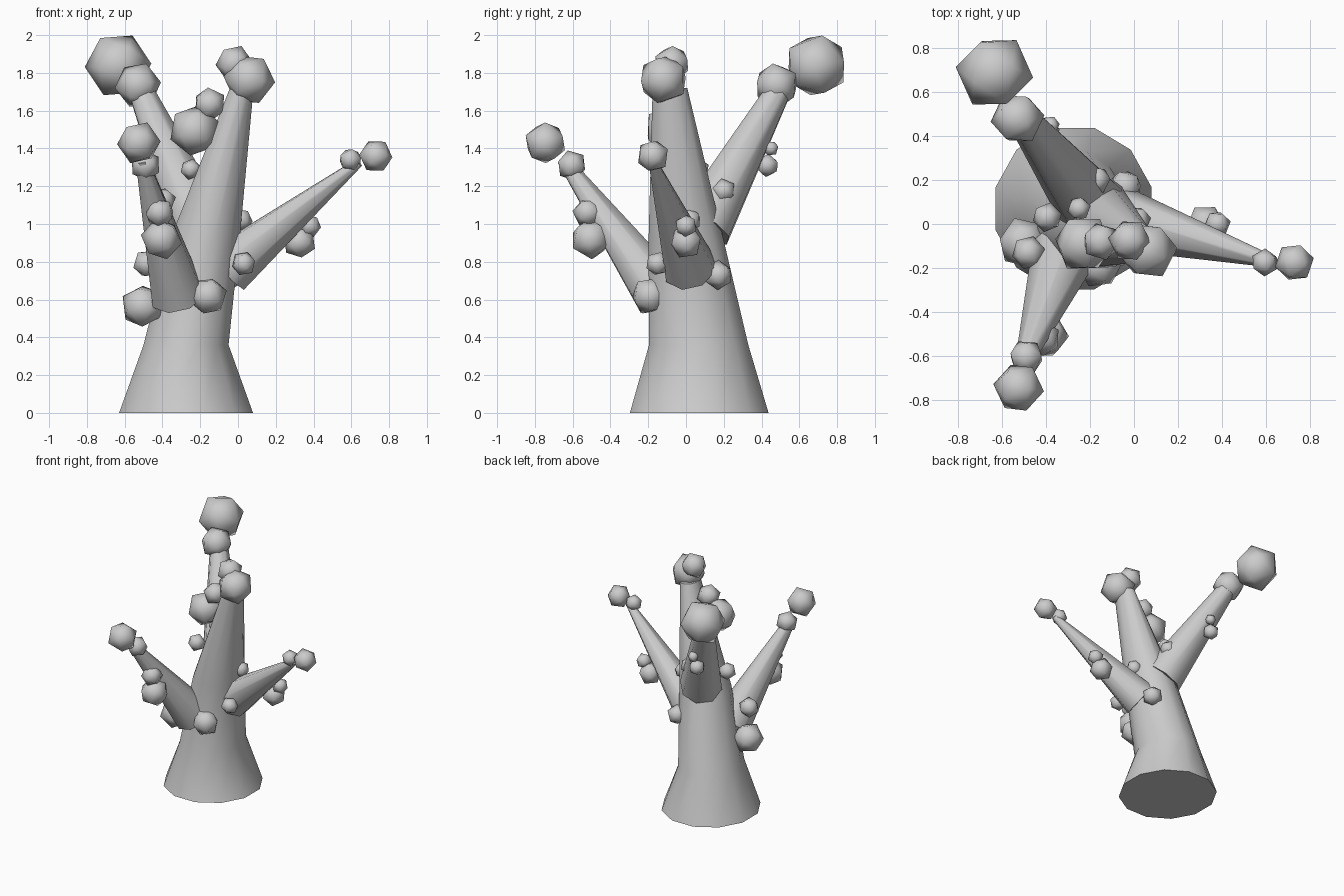
import bpy, bmesh, math, random
from mathutils import Vector, Euler

if "Cube" in bpy.data.objects:
    bpy.data.objects.remove(bpy.data.objects["Cube"])

random.seed(4)


def finish(name, bm, angle):
    bmesh.ops.recalc_face_normals(bm, faces=bm.faces)
    me = bpy.data.meshes.new(name)
    bm.to_mesh(me)
    bm.free()
    ob = bpy.data.objects.new(name, me)
    bpy.context.collection.objects.link(ob)
    bpy.context.view_layer.objects.active = ob
    ob.select_set(True)
    bpy.ops.object.shade_smooth_by_angle(angle=math.radians(angle))
    ob.select_set(False)
    return ob


def limb(name, rings, sides, level=False):
    """Loft through (centre, radius x, radius y); level keeps rings horizontal."""
    bm = bmesh.new()
    axis = Vector(rings[-1][0]) - Vector(rings[0][0])
    q = Vector((0, 0, 1)).rotation_difference(axis)
    loops = []
    for c, rx, ry in rings:
        loop = []
        for i in range(sides):
            a = math.tau * (i + 0.5) / sides
            p = Vector((rx * math.cos(a), ry * math.sin(a), 0))
            loop.append(bm.verts.new(Vector(c) + (p if level else q @ p)))
        loops.append(loop)
    for lo, hi in zip(loops, loops[1:]):
        for i in range(sides):
            j = (i + 1) % sides
            bm.faces.new((lo[i], lo[j], hi[j], hi[i]))
    bm.faces.new(loops[0][::-1])
    bm.faces.new(loops[-1])
    return finish(name, bm, 60)


# flared trunk leaning into the tall centre stem
limb("trunk", [((-0.275, 0.07, 0), 0.367, 0.38),
               ((-0.275, 0.067, 0.36), 0.233, 0.272),
               ((-0.175, 0.0, 0.92), 0.19, 0.205),
               ((0.02, -0.085, 1.72), 0.065, 0.095)], 12, level=True)

# side branches
limb("front_branch", [((-0.32, -0.13, 0.62), 0.15, 0.15),
                      ((-0.51, -0.65, 1.34), 0.035, 0.035)], 8)
limb("right_branch", [((-0.05, 0.02, 0.765), 0.145, 0.145),
                      ((0.64, -0.175, 1.325), 0.025, 0.025)], 8)
limb("back_branch", [((-0.2, 0.09, 0.98), 0.16, 0.16),
                     ((-0.53, 0.51, 1.74), 0.065, 0.065)], 8)

# foliage clumps: x, y, z, half width, grouped by the limb they grow on
clumps = {
    "back_leaf": [(-0.635, 0.69, 1.84, 0.168), (-0.53, 0.48, 1.735, 0.117),
                  (-0.40, 0.43, 1.31, 0.06), (-0.38, 0.45, 1.40, 0.04),
                  (-0.17, 0.20, 1.175, 0.063), (-0.25, 0.07, 1.29, 0.053)],
    "stem_leaf": [(0.06, -0.12, 1.765, 0.13), (-0.02, -0.075, 1.85, 0.094),
                  (-0.23, -0.09, 1.495, 0.13), (-0.15, -0.08, 1.635, 0.085)],
    "right_leaf": [(0.73, -0.175, 1.36, 0.085), (0.595, -0.175, 1.34, 0.06),
                   (0.325, 0.0, 0.905, 0.085), (0.38, 0.0, 0.99, 0.058),
                   (0.03, -0.15, 0.79, 0.062), (0.015, 0.02, 1.02, 0.06)],
    "front_leaf": [(-0.525, -0.745, 1.43, 0.11), (-0.49, -0.605, 1.31, 0.078),
                   (-0.415, -0.52, 1.06, 0.077), (-0.405, -0.505, 0.92, 0.105)],
    "trunk_leaf": [(-0.16, -0.19, 0.62, 0.098), (-0.505, -0.085, 0.565, 0.112),
                   (-0.48, -0.13, 0.79, 0.074), (-0.395, 0.03, 1.125, 0.065),
                   (-0.04, 0.17, 0.73, 0.075)],
}
for group, balls in clumps.items():
    for n, (x, y, z, r) in enumerate(balls, 1):
        bm = bmesh.new()
        bmesh.ops.create_icosphere(bm, subdivisions=1, radius=r * 1.06)
        rot = Euler([random.uniform(0, math.tau) for _ in range(3)])
        bmesh.ops.rotate(bm, verts=bm.verts, matrix=rot.to_matrix())
        ob = finish(f"{group}_{n}", bm, 60)
        ob.location = (x, y, z)
